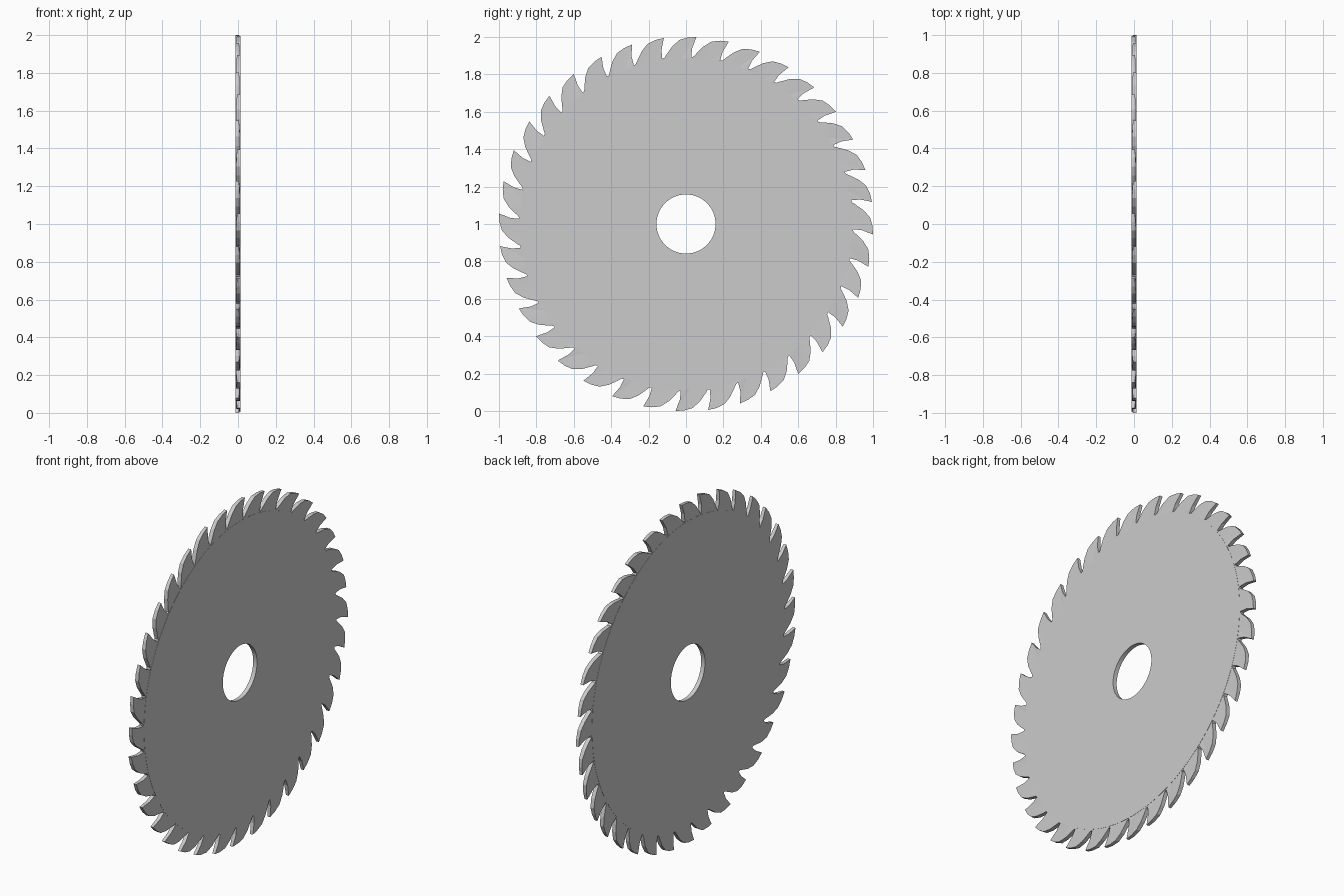
import bpy, bmesh
from math import sin, cos, radians

if "Cube" in bpy.data.objects:
    bpy.data.objects.remove(bpy.data.objects["Cube"])

TEETH = 36
PITCH = 360 / TEETH
TIP_ANGLE = 3.2          # clockwise from the top, seen from +x
HOLE_R, DISC_R = 0.158, 0.886
DISC_HALF, TOOTH_HALF = 0.0125, 0.0115

# One tooth, from its gullet up the cutting face and down the curved back:
# (degrees from tip, radius, thickness factor of the ground side)
TOOTH = [(-1.4, 0.893, 1.0), (-1.2, 0.94, 0.8), (0.0, 1.0015, 0.45),
         (-2.6, 0.997, 0.7), (-5.2, 0.985, 0.9), (-7.6, 0.953, 1.0),
         (-9.6, 0.915, 1.0), (-10.6, 0.896, 1.0)]
# walk clockwise: back first, cutting face last
TOOTH = TOOTH[::-1]
K = len(TOOTH)


def polar(bm, x, deg, r):
    a = radians(deg)
    return bm.verts.new((x, r * sin(a), 1 + r * cos(a)))


def side_rings(bm, side):
    """Hole edge, disc rim, stepped tooth root and tooth outline on one face."""
    hole, rim, root, outline = [], [], [], []
    for t in range(TEETH):
        ground = (t % 2 == 0) == (side > 0)      # alternate top bevel
        for k, (deg, r, f) in enumerate(TOOTH):
            a = TIP_ANGLE + t * PITCH
            even = a - 10.8 + PITCH * k / K
            hole.append(polar(bm, side * DISC_HALF, even, HOLE_R))
            rim.append(polar(bm, side * DISC_HALF, even, DISC_R))
            root.append(polar(bm, side * TOOTH_HALF, even, DISC_R))
            half = TOOTH_HALF * f if ground else DISC_HALF
            outline.append(polar(bm, side * half, a + deg, r))
    return [hole, rim, root, outline]


def bridge(bm, a, b):
    n = len(a)
    for i in range(n):
        j = (i + 1) % n
        bm.faces.new((a[i], a[j], b[j], b[i]))


# Blade: both faces joined through the hole wall and the toothed edge
bm = bmesh.new()
left, right = side_rings(bm, -1), side_rings(bm, 1)
loop = right + left[::-1]
for a, b in zip(loop, loop[1:] + loop[:1]):
    bridge(bm, a, b)
bmesh.ops.recalc_face_normals(bm, faces=bm.faces)
mesh = bpy.data.meshes.new("saw_blade")
bm.to_mesh(mesh)
bm.free()
blade = bpy.data.objects.new("saw_blade", mesh)
bpy.context.collection.objects.link(blade)
